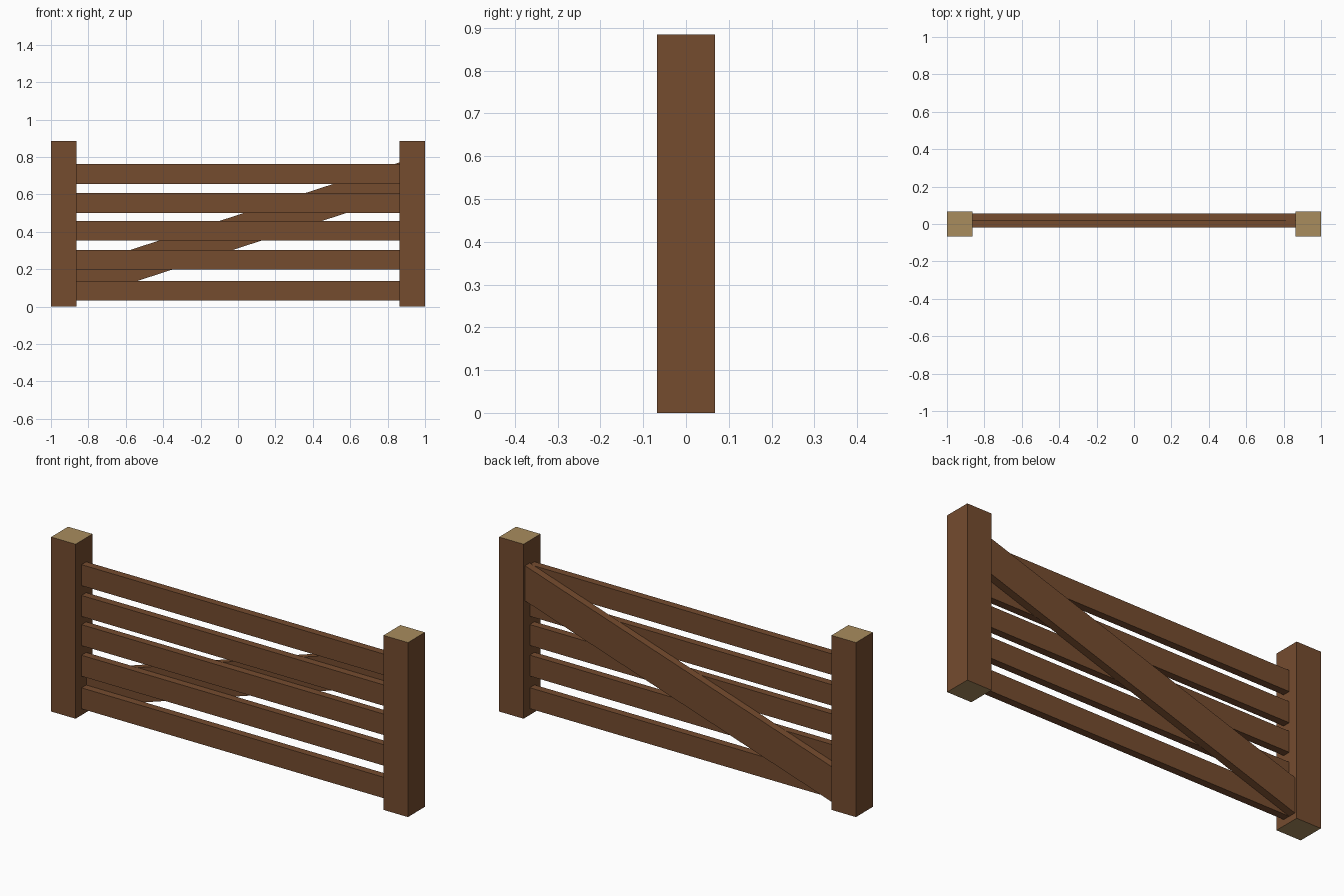
import bpy, bmesh

if "Cube" in bpy.data.objects:
    bpy.data.objects.remove(bpy.data.objects["Cube"])


def material(name, rgb):
    m = bpy.data.materials.new(name)
    m.diffuse_color = (*rgb, 1.0)
    m.use_nodes = True
    m.node_tree.nodes["Principled BSDF"].inputs["Base Color"].default_value = m.diffuse_color
    return m


bark = material("brown_wood", (0.178, 0.072, 0.028))
end_grain = material("tan_end_grain", (0.396, 0.262, 0.110))


def plank(name, profile, y0, y1, mats):
    """Extrude an outline in the x-z plane from y0 to y1."""
    bm = bmesh.new()
    face = bm.faces.new([bm.verts.new((x, y0, z)) for x, z in profile])
    new = bmesh.ops.extrude_face_region(bm, geom=[face])["geom"]
    bmesh.ops.translate(bm, vec=(0, y1 - y0, 0),
                        verts=[v for v in new if isinstance(v, bmesh.types.BMVert)])
    bmesh.ops.recalc_face_normals(bm, faces=bm.faces)
    if len(mats) > 1:  # sawn top and bottom show end grain
        for f in bm.faces:
            f.material_index = int(abs(f.normal.z) > 0.9)
    me = bpy.data.meshes.new(name)
    bm.to_mesh(me)
    bm.free()
    for m in mats:
        me.materials.append(m)
    ob = bpy.data.objects.new(name, me)
    bpy.context.collection.objects.link(ob)
    return ob


def rect(x0, x1, z0, z1):
    return [(x0, z0), (x1, z0), (x1, z1), (x0, z1)]


INNER = 0.863   # inner face of the posts
EMBED = 0.88    # boards run a little way into the posts

# Square posts
for side, x0, x1 in (("left", -1, -INNER), ("right", INNER, 1)):
    plank(side + "_post", rect(x0, x1, 0, 0.884), -0.068, 0.068, [bark, end_grain])

# Five horizontal rails
for i, z in enumerate((0.032, 0.197, 0.352, 0.500, 0.656)):
    plank("rail_%d" % (i + 1), rect(-EMBED, EMBED, z, z + 0.106), -0.02, 0.018, [bark])

# Diagonal brace behind the rails, ends cut upright against the posts
SLOPE = 0.325


def brace_z(x, mid):
    return mid + SLOPE * x


plank("diagonal_brace",
      [(-EMBED, brace_z(-EMBED, 0.312)), (EMBED, brace_z(EMBED, 0.312)),
       (EMBED, brace_z(EMBED, 0.490)), (-EMBED, brace_z(-EMBED, 0.490))],
      0.018, 0.056, [bark])
